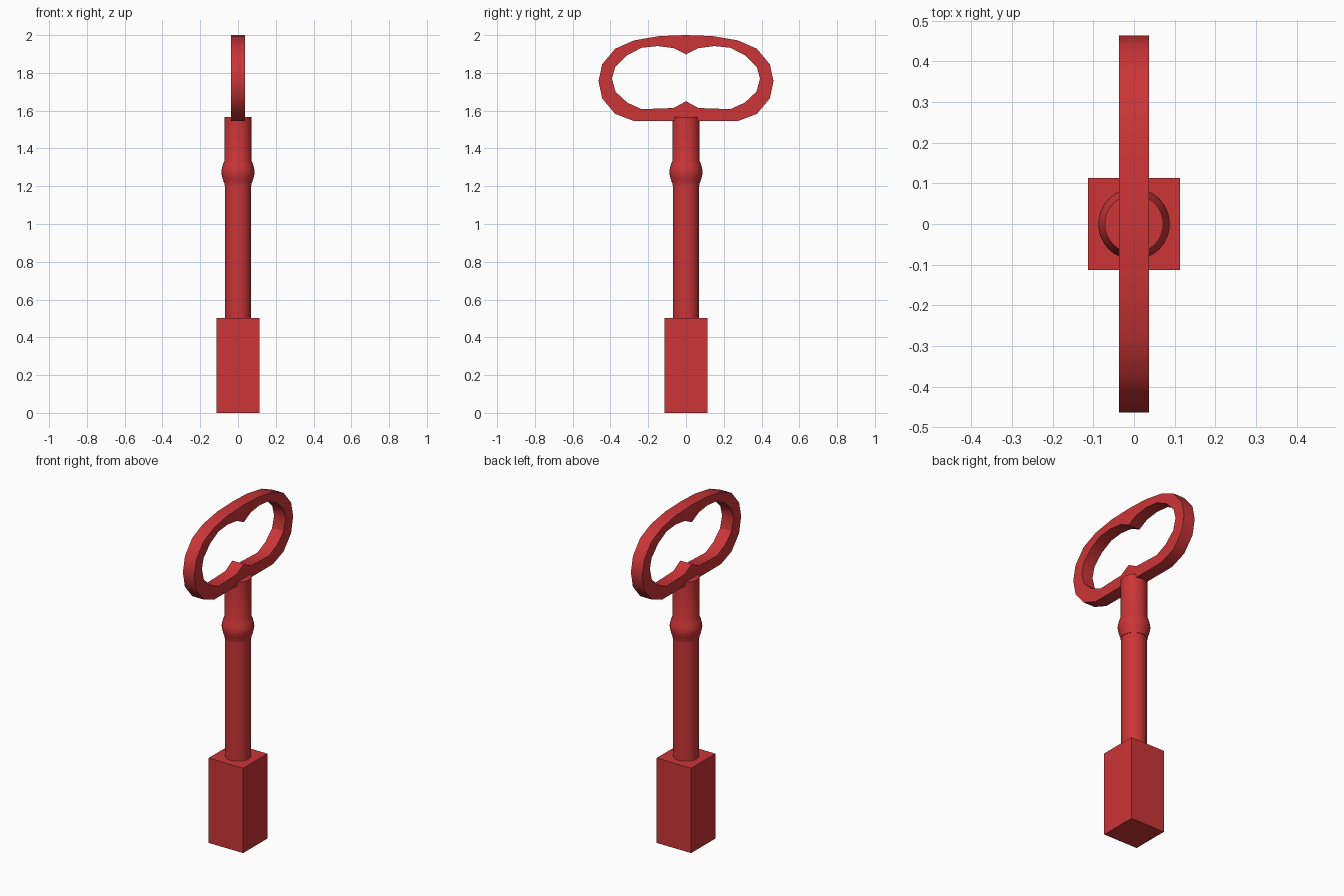
import bpy, bmesh, math

if "Cube" in bpy.data.objects:
    bpy.data.objects.remove(bpy.data.objects["Cube"])

red = bpy.data.materials.new("red_paint")
red.diffuse_color = (0.6, 0.035, 0.038, 1)
red.use_nodes = True
red.node_tree.nodes["Principled BSDF"].inputs["Base Color"].default_value = red.diffuse_color


def finish(name, bm, smooth=True):
    bmesh.ops.recalc_face_normals(bm, faces=bm.faces)
    mesh = bpy.data.meshes.new(name)
    bm.to_mesh(mesh)
    bm.free()
    obj = bpy.data.objects.new(name, mesh)
    bpy.context.collection.objects.link(obj)
    mesh.materials.append(red)
    if smooth:
        bpy.ops.object.select_all(action='DESELECT')
        obj.select_set(True)
        bpy.context.view_layer.objects.active = obj
        bpy.ops.object.shade_smooth_by_angle(angle=math.radians(32))
    return obj


def box(name, sx, sy, z0, z1):
    bm = bmesh.new()
    bmesh.ops.create_cube(bm, size=1)
    for v in bm.verts:
        v.co.x *= sx
        v.co.y *= sy
        v.co.z = z0 if v.co.z < 0 else z1
    return finish(name, bm, False)


def lathe(name, profile, sides=32):
    bm = bmesh.new()
    rings = [[bm.verts.new((r * math.cos(a), r * math.sin(a), z))
              for a in (2 * math.pi * i / sides for i in range(sides))]
             for r, z in profile]
    for lo, hi in zip(rings, rings[1:]):
        for i in range(sides):
            j = (i + 1) % sides
            bm.faces.new((lo[i], lo[j], hi[j], hi[i]))
    bm.faces.new(rings[0])
    bm.faces.new(rings[-1])
    return finish(name, bm)


def full_loop(half):
    # mirror the right half; its first and last points lie on the centre line
    return half + [(-y, z) for y, z in half[-2:0:-1]]


# square socket block
box("socket_block", 0.227, 0.227, 0, 0.503)

# lower stem and upper sleeve with its raised collar
lathe("stem", [(0.069, 0.49), (0.069, 1.21)])
lathe("sleeve", [(0.072, 1.205), (0.072, 1.215), (0.08, 1.235), (0.086, 1.26),
                 (0.088, 1.275), (0.086, 1.29), (0.08, 1.315), (0.072, 1.332),
                 (0.072, 1.566)])

# bow handle: two outlines, bridged and given thickness
outer = full_loop([(0, 2.0), (0.14, 1.995), (0.275, 1.972), (0.375, 1.928),
                   (0.444, 1.845), (0.463, 1.757), (0.444, 1.665),
                   (0.375, 1.583), (0.275, 1.545), (0.14, 1.545), (0, 1.545)])
inner = full_loop([(0, 1.898), (0.065, 1.931), (0.15, 1.942), (0.235, 1.933),
                   (0.315, 1.892), (0.375, 1.83), (0.392, 1.77),
                   (0.373, 1.70), (0.31, 1.642), (0.235, 1.608),
                   (0.065, 1.614), (0, 1.65)])
bm = bmesh.new()
edges = []
for loop in (outer, inner):
    verts = [bm.verts.new((-0.0375, y, z)) for y, z in loop]
    edges += [bm.edges.new((verts[i - 1], verts[i])) for i in range(len(verts))]
bmesh.ops.triangle_fill(bm, edges=edges, use_beauty=True)
geom = bmesh.ops.extrude_face_region(bm, geom=bm.faces[:], use_keep_orig=True)["geom"]
for v in geom:
    if isinstance(v, bmesh.types.BMVert):
        v.co.x = 0.0375
finish("bow_handle", bm)
